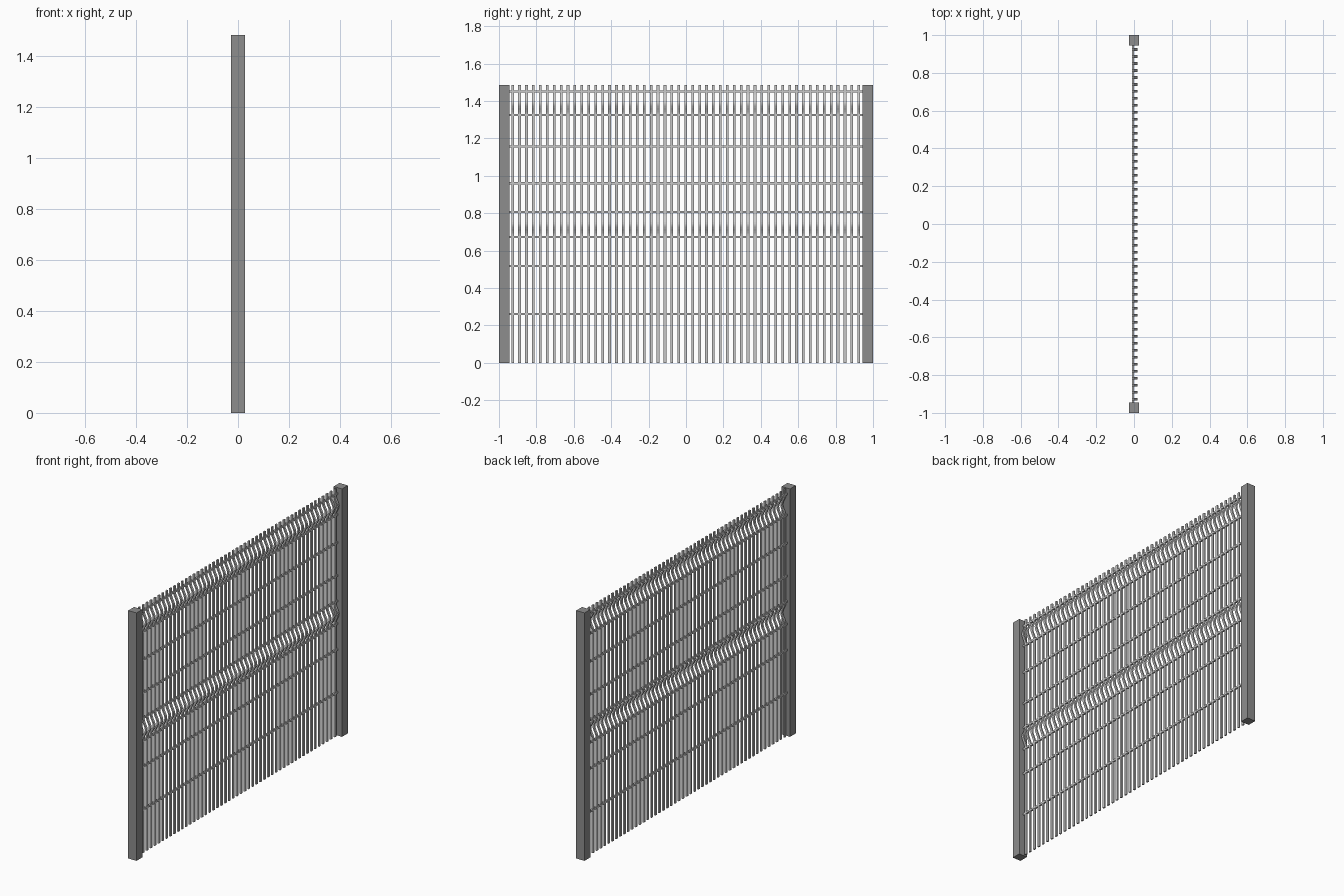
import bpy, bmesh, math

cube = bpy.data.objects.get("Cube")
if cube:
    bpy.data.objects.remove(cube, do_unlink=True)

HEIGHT = 1.485
WIRE_X = -0.005   # plane of the mesh panel
BULGE = 0.02      # depth of the stiffening folds


def material(name, level):
    mat = bpy.data.materials.new(name)
    mat.use_nodes = True
    colour = (level, level, level, 1)
    mat.diffuse_color = colour
    mat.node_tree.nodes["Principled BSDF"].inputs["Base Color"].default_value = colour
    return mat


post_grey = material("post_grey", 0.27)
wire_grey = material("light_wire_grey", 0.58)


def finish(name, bm, mat):
    bmesh.ops.recalc_face_normals(bm, faces=bm.faces)
    mesh = bpy.data.meshes.new(name)
    bm.to_mesh(mesh)
    bm.free()
    mesh.materials.append(mat)
    obj = bpy.data.objects.new(name, mesh)
    bpy.context.collection.objects.link(obj)
    return obj


def box(name, centre, size, mat):
    bm = bmesh.new()
    bmesh.ops.create_cube(bm, size=1)
    for v in bm.verts:
        v.co = [c + s * p for c, s, p in zip(centre, size, v.co)]
    return finish(name, bm, mat)


# Square end posts
for name, side in (("front_post", -1), ("back_post", 1)):
    box(name, (0, side * 0.9725, HEIGHT / 2), (0.055, 0.055, HEIGHT), post_grey)

# Horizontal rails
for i, z in enumerate((0.26, 0.517, 0.672, 0.807, 0.96, 1.157, 1.325, 1.45)):
    box(f"rail_{i + 1}", (WIRE_X, 0, z), (0.011, 1.9, 0.011), wire_grey)

# Side profile of one upright wire, with two rounded folds
path = [(WIRE_X, 0)]
for fold_z in (0.74, 1.387):
    for k in range(-5, 6):
        t = k / 5
        path.append((WIRE_X + BULGE * (1 + math.cos(math.pi * t)) / 2, fold_z + 0.06 * t))
path.append((WIRE_X, HEIGHT))

# Sweep a rectangular section along the profile
bm = bmesh.new()
rings = []
for x, z in path:
    rings.append([bm.verts.new((x + a * 0.0045, b * 0.007, z))
                  for a, b in ((-1, -1), (1, -1), (1, 1), (-1, 1))])
for low, high in zip(rings, rings[1:]):
    for j in range(4):
        k = (j + 1) % 4
        bm.faces.new((low[j], low[k], high[k], high[j]))
bm.faces.new(rings[0])
bm.faces.new(rings[-1])
wires = finish("upright_wires", bm, wire_grey)

# Repeat the wire along the panel
COUNT = 51
FIRST, LAST = -0.927, 0.924
wires.location.y = FIRST
array = wires.modifiers.new("repeat", 'ARRAY')
array.count = COUNT
array.use_relative_offset = False
array.use_constant_offset = True
array.constant_offset_displace = (0, (LAST - FIRST) / (COUNT - 1), 0)
